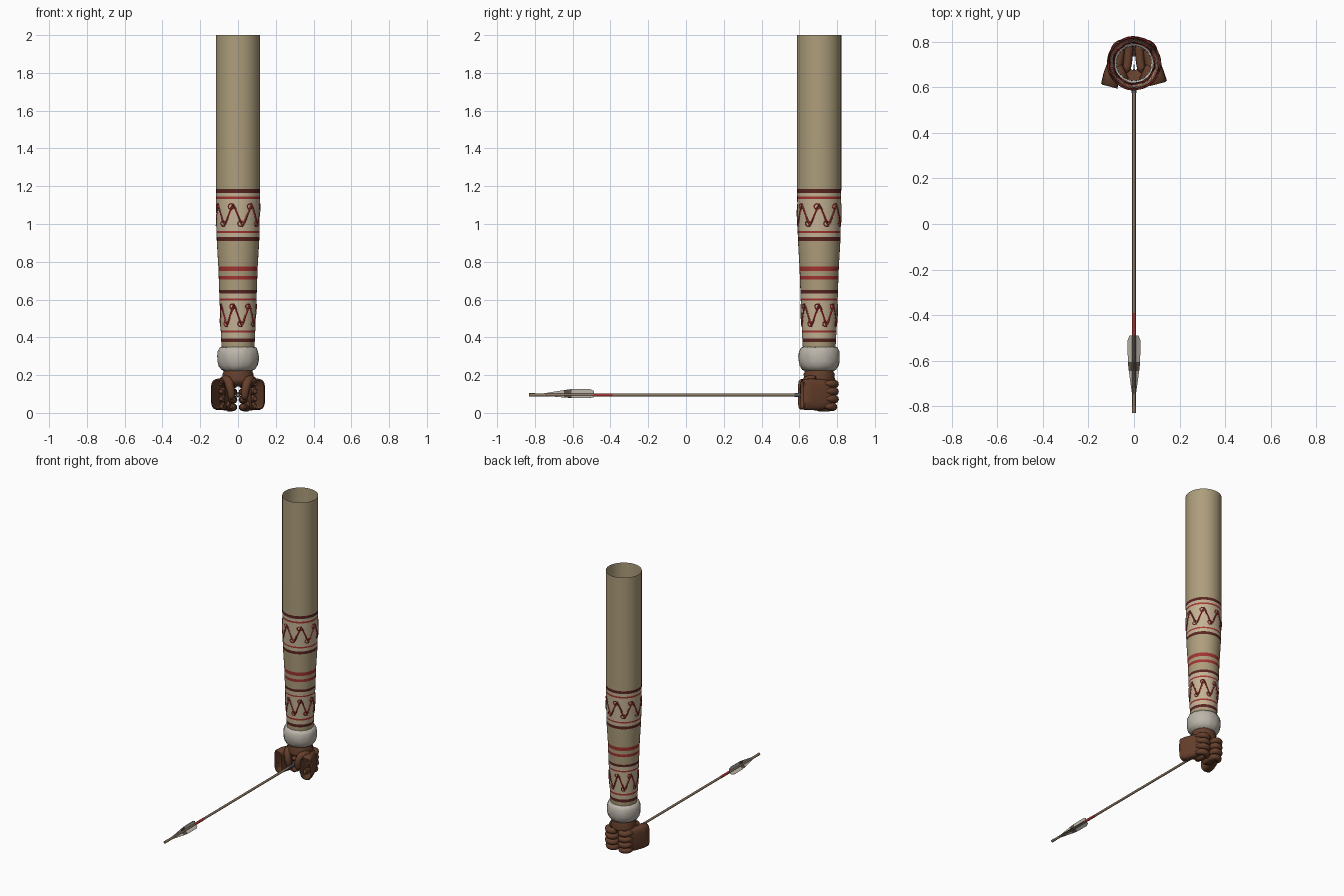
import bpy, bmesh, math, random
from mathutils import Vector

if "Cube" in bpy.data.objects:
    bpy.data.objects.remove(bpy.data.objects["Cube"])

random.seed(4)
CX, CY = 0.0, 0.705          # arm axis
ARROW_Z = 0.095


def mat(name, r, g, b):
    m = bpy.data.materials.new(name)
    m.diffuse_color = (r, g, b, 1)
    m.use_nodes = True
    m.node_tree.nodes["Principled BSDF"].inputs["Base Color"].default_value = m.diffuse_color
    return m


TAN = mat("tan_cloth", 0.42, 0.34, 0.20)
CREAM = mat("cream_cloth", 0.55, 0.45, 0.30)
DARK = mat("dark_red", 0.10, 0.018, 0.015)
RED = mat("red", 0.36, 0.035, 0.03)
FUR = mat("fur", 0.50, 0.46, 0.40)
LEATHER = mat("leather", 0.13, 0.05, 0.025)
WOOD = mat("wood", 0.25, 0.18, 0.12)
FEATHER = mat("feather", 0.50, 0.47, 0.41)
BAR = mat("dark_feather", 0.10, 0.08, 0.06)
STONE = mat("stone", 0.10, 0.11, 0.12)


def finish(name, bm, mats, angle=40):
    me = bpy.data.meshes.new(name)
    bmesh.ops.recalc_face_normals(bm, faces=bm.faces)
    bm.to_mesh(me)
    bm.free()
    ob = bpy.data.objects.new(name, me)
    bpy.context.collection.objects.link(ob)
    for m in mats:
        me.materials.append(m)
    bpy.ops.object.select_all(action='DESELECT')
    ob.select_set(True)
    bpy.context.view_layer.objects.active = ob
    bpy.ops.object.shade_smooth_by_angle(angle=math.radians(angle))
    return ob


def loft(name, rings, mats, indices=None, cap=False, angle=40):
    """Skin a list of closed point rings."""
    bm = bmesh.new()
    vs = [[bm.verts.new(p) for p in r] for r in rings]
    n = len(rings[0])
    for k in range(len(vs) - 1):
        for i in range(n):
            j = (i + 1) % n
            f = bm.faces.new((vs[k][i], vs[k][j], vs[k + 1][j], vs[k + 1][i]))
            f.material_index = indices[k] if indices else 0
    if cap:
        bm.faces.new(vs[0])
        bm.faces.new(vs[-1])
    return finish(name, bm, mats, angle)


def circle(r, z, n=40, jitter=0.0):
    pts = []
    for i in range(n):
        a = math.tau * i / n
        q = r + random.uniform(-jitter, jitter)
        pts.append((CX + q * math.cos(a), CY + q * math.sin(a), z + random.uniform(-jitter, jitter)))
    return pts


def tube(name, pts, radii, m, cyclic=False, bez=True, res=3):
    """Rounded tube along a path, converted to mesh."""
    cu = bpy.data.curves.new(name, 'CURVE')
    cu.dimensions = '3D'
    cu.bevel_depth = 1.0
    cu.bevel_resolution = res
    cu.use_fill_caps = True
    cu.resolution_u = 5
    sp = cu.splines.new('BEZIER' if bez else 'POLY')
    store = sp.bezier_points if bez else sp.points
    store.add(len(pts) - 1)
    for p, co, r in zip(store, pts, radii):
        p.co = co if bez else (*co, 1)
        p.radius = r
        if bez:
            p.handle_left_type = p.handle_right_type = 'AUTO'
    sp.use_cyclic_u = cyclic
    ob = bpy.data.objects.new(name, cu)
    bpy.context.collection.objects.link(ob)
    cu.materials.append(m)
    bpy.ops.object.select_all(action='DESELECT')
    ob.select_set(True)
    bpy.context.view_layer.objects.active = ob
    bpy.ops.object.convert(target='MESH')
    bpy.ops.object.shade_smooth_by_angle(angle=math.radians(50))
    return ob


# Sleeve: open tube whose rings fall on the painted band edges
PROFILE = [(0.32, 0.085), (0.40, 0.09), (0.63, 0.099), (0.77, 0.104), (0.92, 0.113), (1.18, 0.117), (2.0, 0.117)]


def sleeve_r(z):
    for (z0, r0), (z1, r1) in zip(PROFILE, PROFILE[1:]):
        if z <= z1:
            return r0 + (r1 - r0) * (z - z0) / (z1 - z0)
    return PROFILE[-1][1]


bands = [(0.32, 0), (0.375, 2), (0.395, 1), (0.425, 3), (0.437, 1), (0.595, 3), (0.605, 1), (0.632, 2),
         (0.65, 0), (0.705, 3), (0.725, 0), (0.75, 3), (0.775, 0), (0.91, 2), (0.93, 1), (0.953, 3),
         (0.963, 1), (1.133, 3), (1.145, 1), (1.165, 2), (1.185, 0), (1.6, 0), (2.0, 0)]
loft("sleeve", [circle(sleeve_r(z), z) for z, _ in bands], [TAN, CREAM, DARK, RED], [b for _, b in bands])

# Embroidered zigzags with curled ends
for label, lo, hi in (("lower", 0.46, 0.575), ("upper", 0.99, 1.105)):
    zig, n = [], 14
    for i in range(n * 6):
        t = i / 6
        tri = abs((t % 2) - 1)
        z = lo + (hi - lo) * tri
        a, r = math.tau * t / n, sleeve_r(z) - 0.002
        zig.append((CX + r * math.cos(a), CY + r * math.sin(a), z))
    tube(label + "_zigzag", zig, [0.006] * len(zig), RED, cyclic=True, bez=False, res=1)
    for i in range(n):
        z = hi - 0.012 if i % 2 == 0 else lo + 0.012
        loop = []
        for k in range(10):
            b = math.tau * k / 10
            a = math.tau * (i - 0.22) / n + 0.14 * math.cos(b)
            zz = z + 0.014 * math.sin(b)
            r = sleeve_r(zz) - 0.002
            loop.append((CX + r * math.cos(a), CY + r * math.sin(a), zz))
        tube(label + "_curl", loop, [0.0045] * 10, RED, cyclic=True, bez=False, res=1)

# Fur cuff
fur = [(0.084, 0.35), (0.098, 0.345), (0.107, 0.325), (0.110, 0.30), (0.109, 0.275), (0.103, 0.25),
       (0.090, 0.23), (0.075, 0.222)]
loft("fur_cuff", [circle(r, z, 48, 0.002) for r, z in fur], [FUR], angle=70)

# Gathered glove wrist
wrist = [(0.078, 0.25), (0.077, 0.215), (0.083, 0.205), (0.080, 0.19), (0.086, 0.178), (0.076, 0.155), (0.03, 0.14)]
loft("glove_wrist", [circle(r, z, 32) for r, z in wrist], [LEATHER], angle=60)

# Pair of fists, each a hollow palm with knuckles, curled fingers and thumb
for s, side in ((-1, "left"), (1, "right")):
    dy = 0.0 if s < 0 else 0.012
    palm = [(0.104, 0.602 + dy, 0.036, 0.074), (0.108, 0.608 + dy, 0.038, 0.080), (0.097, 0.655, 0.038, 0.084),
            (0.078, 0.71, 0.036, 0.082), (0.062, 0.765, 0.028, 0.072)]
    rings = []
    for x, y, hw, hz in palm:
        ring = []
        for i in range(24):
            a = math.tau * i / 24
            c, d = math.cos(a), math.sin(a)
            u = hw * math.copysign(abs(c) ** 0.6, c)
            v = hz * math.copysign(abs(d) ** 0.6, d)
            ring.append((s * (x + u * 0.95), y + u * 0.25, 0.098 + v))
        rings.append(ring)
    loft(side + "_palm", rings, [LEATHER], angle=60)

    for k, z in enumerate((0.155, 0.115, 0.075, 0.035)):
        e = 0.008 * (k == 3)
        tube(side + "_finger", [(s * 0.09, 0.735, z), (s * 0.082, 0.765 - e, z), (s * 0.06, 0.786 - e, z - 0.002),
                                (s * 0.03, 0.78 - e, z - 0.004), (s * 0.026, 0.735, z - 0.006),
                                (s * 0.032, 0.68, z - 0.004), (s * 0.036, 0.665, z - 0.004)],
             [0.011, 0.020, 0.0215, 0.021, 0.02, 0.018, 0.007], LEATHER)
    tube(side + "_thumb", [(s * 0.075, 0.69, 0.17), (s * 0.055, 0.645, 0.17), (s * 0.042, 0.625, 0.135),
                           (s * 0.035, 0.628, 0.085), (s * 0.034, 0.632, 0.07)],
         [0.026, 0.026, 0.023, 0.019, 0.008], LEATHER)
    tube(side + "_heel", [(s * 0.06, 0.66, 0.05), (s * 0.045, 0.71, 0.03), (s * 0.035, 0.76, 0.022)],
         [0.016, 0.024, 0.016], LEATHER)

# Arrow shaft, with red painted section and nock


def rod(name, y0, y1, r0, r1, m):
    ring = lambda y, r: [(r * math.cos(math.tau * i / 12), y, ARROW_Z + r * math.sin(math.tau * i / 12)) for i in range(12)]
    return loft(name, [ring(y0, r0), ring(y1, r1)], [m], cap=True)


rod("arrow_shaft", -0.81, 0.64, 0.008, 0.008, WOOD)
rod("painted_section", -0.49, -0.39, 0.0086, 0.0086, RED)
rod("arrow_nock", -0.83, -0.80, 0.009, 0.009, WOOD)
rod("head_binding", 0.575, 0.60, 0.010, 0.010, STONE)
rod("arrow_head", 0.60, 0.70, 0.013, 0.001, STONE)

# Three feather vanes
edge = [(-0.755, 0.008, 0), (-0.70, 0.017, 0), (-0.645, 0.026, 1), (-0.605, 0.031, 0), (-0.51, 0.032, 0), (-0.488, 0.022, 0)]
for k in range(3):
    a = math.radians(90 + 120 * k)
    out, side = Vector((math.cos(a), 0, math.sin(a))), Vector((-math.sin(a), 0, math.cos(a)))
    rings = []
    for y, h, _ in edge:
        c = Vector((0, y, ARROW_Z))
        rings.append([c + out * 0.005 + side * 0.0015, c + out * h + side * 0.0006,
                      c + out * h - side * 0.0006, c + out * 0.005 - side * 0.0015])
    loft("feather_vane", rings, [FEATHER, BAR], [e[2] for e in edge], cap=True, angle=30)
